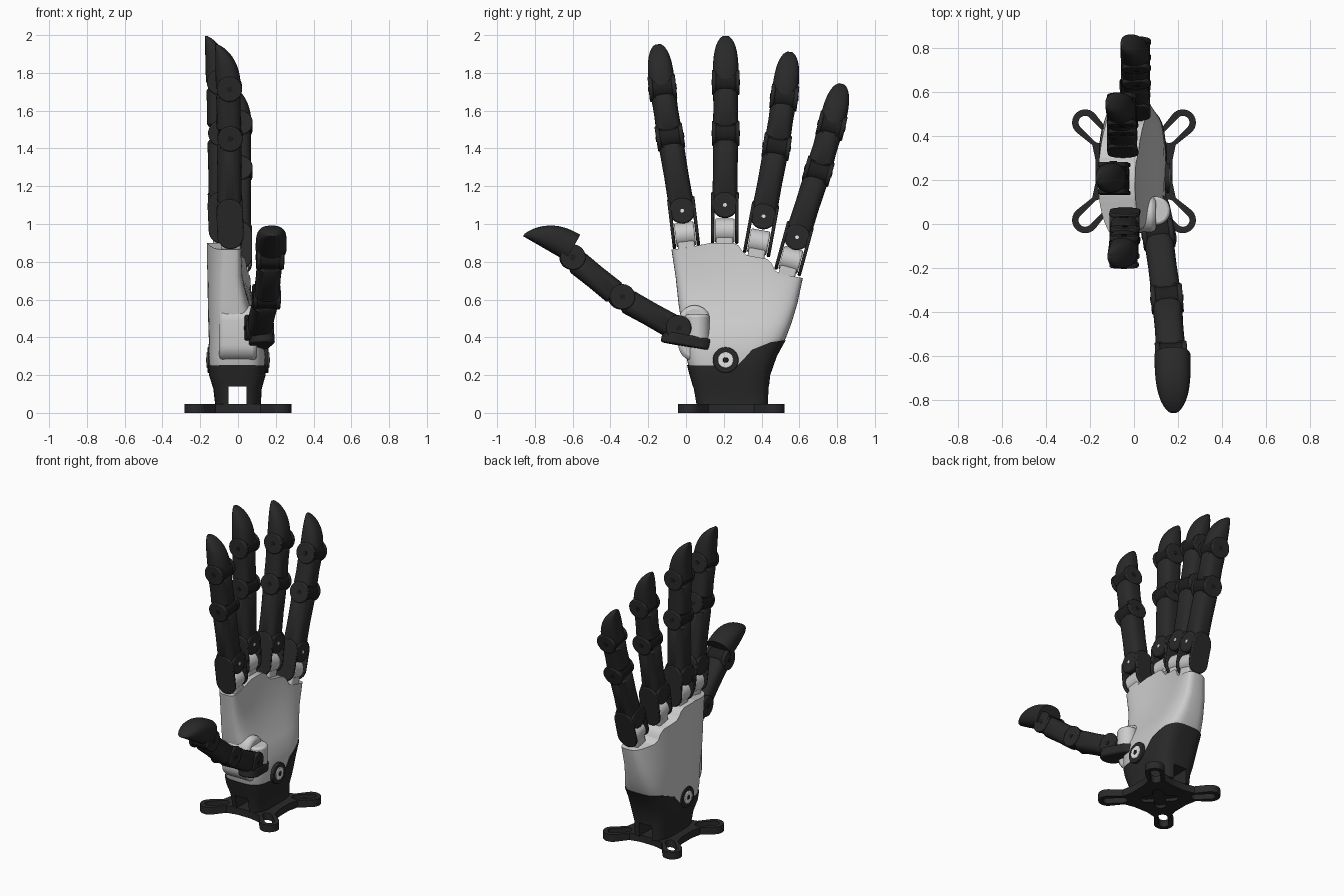
import bpy, bmesh, math
from mathutils import Vector, Matrix

if "Cube" in bpy.data.objects:
    bpy.data.objects.remove(bpy.data.objects["Cube"])

X, Y, Z = Vector((1, 0, 0)), Vector((0, 1, 0)), Vector((0, 0, 1))


def material(name, value):
    m = bpy.data.materials.new(name)
    m.use_nodes = True
    col = (value, value, value, 1)
    m.diffuse_color = col
    bsdf = next(n for n in m.node_tree.nodes if n.type == 'BSDF_PRINCIPLED')
    bsdf.inputs["Base Color"].default_value = col
    bsdf.inputs["Roughness"].default_value = 0.6
    return m


DARK = material("charcoal", 0.022)
BLACK = material("joint black", 0.013)
LIGHT = material("light grey", 0.6)
WHITE = material("bolt white", 0.8)


def basis(u, v, w, p=(0, 0, 0)):
    m = Matrix((u, v, w)).transposed().to_4x4()
    m.translation = Vector(p)
    return m


ALONG_Y = basis(Z, X, Y)      # outline in (z, x), extruded along y
ALONG_X = basis(Y, Z, X)      # outline in (y, z), extruded along x


def loft(name, rings, mat):
    bm = bmesh.new()
    rows = [[bm.verts.new(p) for p in r] for r in rings]
    n = len(rows[0])
    for a, b in zip(rows, rows[1:]):
        for i in range(n):
            j = (i + 1) % n
            bm.faces.new((a[i], a[j], b[j], b[i]))
    bm.faces.new(rows[0][::-1])
    bm.faces.new(rows[-1])
    bmesh.ops.recalc_face_normals(bm, faces=bm.faces)
    me = bpy.data.meshes.new(name)
    bm.to_mesh(me)
    bm.free()
    me.materials.append(mat)
    ob = bpy.data.objects.new(name, me)
    bpy.context.collection.objects.link(ob)
    return ob


def extrude(name, pts, lo, hi, m, mat, bevel=0.0):
    ob = loft(name, [[m @ Vector((u, v, w)) for u, v in pts] for w in (lo, hi)], mat)
    if bevel:
        mod = ob.modifiers.new("edge", 'BEVEL')
        mod.width, mod.segments = bevel, 2
        mod.limit_method = 'ANGLE'
        mod.angle_limit = math.radians(40)
    return ob


def capsule(r, d=0.0, n=16):
    """Rounded bar outline from the origin to (d, 0)."""
    pts = []
    for cx, start in ((d, -90), (0, 90)):
        for i in range(n + (1 if d else 0)):
            a = math.radians(start + 180 * i / n)
            pts.append((cx + r * math.cos(a), r * math.sin(a)))
    return pts


def combine(ob, cutter, operation):
    mod = ob.modifiers.new("cut", 'BOOLEAN')
    mod.operation, mod.object = operation, cutter
    bpy.context.view_layer.update()
    dg = bpy.context.evaluated_depsgraph_get()
    me = bpy.data.meshes.new_from_object(ob.evaluated_get(dg))
    ob.modifiers.clear()
    ob.data = me
    bpy.data.objects.remove(cutter)


def oval(hx, hy, power=2.8, n=40):
    pts = []
    for i in range(n):
        c, s = math.cos(math.tau * i / n), math.sin(math.tau * i / n)
        pts.append((math.copysign(hx * abs(c) ** (2 / power), c),
                    math.copysign(hy * abs(s) ** (2 / power), s)))
    return pts


# Base plate: four slotted arms with concave sides
CENTRE = Vector((0, 0.24, 0))
outline = []
for k in range(4):
    rot = Matrix.Rotation(math.radians(90 * k), 2)
    arm = [(0.222 + 0.06 * math.cos(math.radians(a)), 0.222 + 0.06 * math.sin(math.radians(a)))
           for a in range(-50, 141, 10)]
    arm += [(0.12, 0.19), (0.05, 0.175), (-0.05, 0.175), (-0.12, 0.19)]
    outline += [tuple(rot @ Vector(p)) for p in arm]
plate = extrude("base_plate", outline, 0, 0.048, Matrix.Translation(CENTRE), DARK)
for k in range(4):
    turn = Matrix.Rotation(math.radians(45 + 90 * k), 4, 'Z')
    slot = Matrix.Translation(CENTRE) @ turn @ Matrix.Translation((0.225, 0, 0))
    combine(plate, extrude("slot", capsule(0.03, 0.09), -0.1, 0.1, slot, DARK), 'DIFFERENCE')
for k in range(2):
    turn = Matrix.Rotation(math.radians(45 + 90 * k), 4, 'Z')
    groove = Matrix.Translation(CENTRE) @ turn @ Matrix.Translation((-0.08, 0, 0))
    combine(plate, extrude("groove", capsule(0.035, 0.16), -0.1, 0.02, groove, DARK), 'DIFFERENCE')

# Hand body sections: height, y range, x range
SECTIONS = [(0.045, 0.06, 0.43, -0.115, 0.115), (0.13, 0.045, 0.432, -0.125, 0.12),
            (0.2, 0.025, 0.44, -0.148, 0.14), (0.3, 0.0, 0.475, -0.155, 0.145),
            (0.4, -0.01, 0.53, -0.155, 0.135), (0.48, -0.025, 0.56, -0.158, 0.10),
            (0.58, -0.04, 0.59, -0.16, 0.06), (0.72, -0.055, 0.62, -0.163, 0.02),
            (0.95, -0.09, 0.64, -0.165, 0.0)]


def body(name, grow, mat):
    rings = []
    for z, y0, y1, x0, x1 in SECTIONS:
        cup = min(1, max(0, (z - 0.35) / 0.45))
        ring = []
        for x, y in oval((x1 - x0) / 2 + grow, (y1 - y0) / 2 + grow, 3.6, 56):
            y += (y0 + y1) / 2
            x += (x0 + x1) / 2 + cup * 0.09 * ((y - 0.2) / 0.4) ** 2
            ring.append((x, y, z))
        rings.append(ring)
    return loft(name, rings, mat)


SEAM = [(-0.3, 0.275), (0.05, 0.25), (0.27, 0.25), (0.31, 0.29), (0.35, 0.335),
        (0.45, 0.375), (0.8, 0.42)]
CREST = [(0.8, 0.70), (0.61, 0.715), (0.5, 0.735), (0.47, 0.755), (0.455, 0.79), (0.43, 0.815),
         (0.32, 0.835), (0.295, 0.86), (0.28, 0.885), (0.25, 0.9), (0.13, 0.9),
         (-0.02, 0.87), (-0.3, 0.84)]
palm = body("palm", 0, LIGHT)
combine(palm, extrude("clip", SEAM + CREST, -1, 1, ALONG_X, LIGHT), 'INTERSECT')
wrist = body("wrist", 0.006, DARK)
combine(wrist, extrude("clip", [(-0.3, -0.1), (0.8, -0.1)] + SEAM[::-1], -1, 1, ALONG_X, DARK),
        'INTERSECT')
fork = [(-0.1, -0.05), (0.14, -0.05), (0.14, 0.045), (-0.1, 0.045)]
combine(wrist, extrude("fork_gap", fork, -1, 1, ALONG_Y, DARK), 'DIFFERENCE')

# Wrist bolts on both faces
for side, label in ((1, "palm_side"), (-1, "back_side")):
    at = Matrix.Translation((0, 0.21, 0.28)) @ ALONG_X
    for part, r, depth, mat in (("collar", 0.068, 0.162, DARK), ("bolt", 0.042, 0.167, WHITE),
                                ("bolt_socket", 0.015, 0.17, BLACK)):
        extrude(f"{label}_{part}", capsule(r), *sorted((side * 0.1, side * depth)), at, mat, 0.004)


def frame(p, q, palm_dir):
    """Local x faces the grip side, z runs along the bone."""
    w = (q - p).normalized()
    u = (palm_dir - w * palm_dir.dot(w)).normalized()
    return basis(u, w.cross(u), w, p)


def bone(name, m, lo, hi):
    steps = [(lo, 0.85), (lo + 0.015, 1), ((lo + hi) / 2, 0.97), (hi - 0.015, 1), (hi, 0.85)]
    rings = [[m @ Vector((x, y, z)) for x, y in oval(0.065 * s, 0.067 * s)] for z, s in steps]
    return loft(name, rings, DARK)


def fingertip(name, m, length, size):
    rings = []
    for k in range(17):
        t = 0.988 * math.sin(math.pi / 2 * k / 16)
        hx = size * max(0.12, (1 - t ** 2.4) ** 0.7)
        hy = size * 1.04 * (1 - t ** 3.2) ** 0.5
        rings.append([m @ Vector((x + hx - size, y, length * t)) for x, y in oval(hx, hy, 2.4)])
    return loft(name, rings, DARK)


def joint(name, m):
    m = m @ Matrix.Translation((0.006, 0, 0)) @ ALONG_Y
    extrude(name + "_core", capsule(0.062), -0.06, 0.06, m, BLACK)
    for s, side in ((1, "outer"), (-1, "inner")):
        extrude(f"{name}_{side}_cheek", capsule(0.067), *sorted((s * 0.05, s * 0.073)), m, DARK, 0.006)
        extrude(f"{name}_{side}_pin", capsule(0.014), *sorted((s * 0.06, s * 0.076)), m, BLACK)


def digit(name, p, palm_dir, tip_start, tip_size):
    """Two bones, two joints and a rounded tip along points p."""
    a, b, c, end = p
    m1, m2 = frame(a, b, palm_dir), frame(b, c, palm_dir)
    bone(name + "_lower_bone", m1, 0.02, (b - a).length - 0.035)
    bone(name + "_middle_bone", m2, 0.035, (c - b).length - 0.03)
    joint(name + "_middle_joint", m2)
    joint(name + "_end_joint", frame(c, end, palm_dir))
    fingertip(name + "_tip", frame(tip_start, end, palm_dir), (end - tip_start).length, tip_size)
    return m1


# Four fingers: hub, pivot, two joints and tip in (y, z); x at hub and tip
FINGERS = {
    "index": (-0.04, -0.055, (-0.005, 0.945), (-0.02, 1.07), (-0.085, 1.46), (-0.125, 1.72), (-0.15, 1.955)),
    "middle": (-0.085, -0.11, (0.205, 0.965), (0.206, 1.1), (0.21, 1.48), (0.21, 1.75), (0.21, 2.0)),
    "ring": (-0.05, -0.065, (0.385, 0.905), (0.41, 1.04), (0.48, 1.41), (0.52, 1.67), (0.55, 1.915)),
    "little": (0.005, 0.005, (0.555, 0.81), (0.588, 0.93), (0.70, 1.28), (0.77, 1.52), (0.825, 1.745)),
}
for name, (x0, x1, *path) in FINGERS.items():
    pts = [Vector((x0 + (x1 - x0) * i / 4, y, z)) for i, (y, z) in enumerate(path)]
    hub, pivot = pts[:2]
    m = digit(name + "_finger", pts[1:], X, pts[3], 0.066)
    k = frame(hub, pivot, X)
    span = (pivot - hub).length
    extrude(name + "_knuckle_hub", capsule(0.064), -0.052, 0.052, k @ ALONG_Y, LIGHT, 0.008)
    stem = [(-0.13, -0.05), (0, -0.05), (0, 0.05), (-0.13, 0.05)]
    extrude(name + "_knuckle_stem", stem, -0.045, 0.045, k @ ALONG_Y, LIGHT, 0.01)
    for s, side in ((1, "outer"), (-1, "inner")):
        extrude(f"{name}_{side}_knuckle_cheek", capsule(0.07, span), *sorted((s * 0.055, s * 0.073)),
                k @ ALONG_Y, DARK, 0.006)
    extrude(name + "_knuckle_cap", capsule(0.068), -0.068, 0.068, m @ ALONG_X, DARK, 0.008)
    extrude(name + "_knuckle_pin", capsule(0.01), 0.05, 0.07, m @ ALONG_X, WHITE)

# Thumb mount: arched pad, light hub and dark bracket
arch = basis(Z, -Y, X, (0, 0.045, 0.36))
extrude("thumb_pad", capsule(0.085, 0.125), -0.1, 0.1, arch, LIGHT, 0.02)
extrude("thumb_hub", capsule(0.065), 0.38, 0.52, Matrix.Translation((0.1, 0.06, 0)), LIGHT, 0.012)
bracket = frame(Vector((0.1, 0.07, 0.37)), Vector((0.13, -0.07, 0.395)), Z)
extrude("thumb_bracket", capsule(0.065, 0.14), -0.03, 0.03,
        bracket @ basis(Z, Y, -X), DARK, 0.01)

# Thumb
thumb = [Vector(p) for p in ((0.11, -0.05, 0.445), (0.15, -0.345, 0.61),
                             (0.17, -0.605, 0.82), (0.18, -0.825, 1.005))]
m = digit("thumb", thumb, Z, Vector((0.175, -0.60, 0.875)), 0.079)
joint("thumb_base_joint", m)
extrude("thumb_base_block", capsule(0.06), -0.07, 0.07, m @ ALONG_Y, DARK, 0.008)

# Smooth shading with sharp edges kept
bpy.ops.object.select_all(action='DESELECT')
for ob in bpy.context.collection.objects:
    if ob.type == 'MESH':
        ob.select_set(True)
        bpy.context.view_layer.objects.active = ob
bpy.ops.object.shade_smooth_by_angle(angle=math.radians(35))
